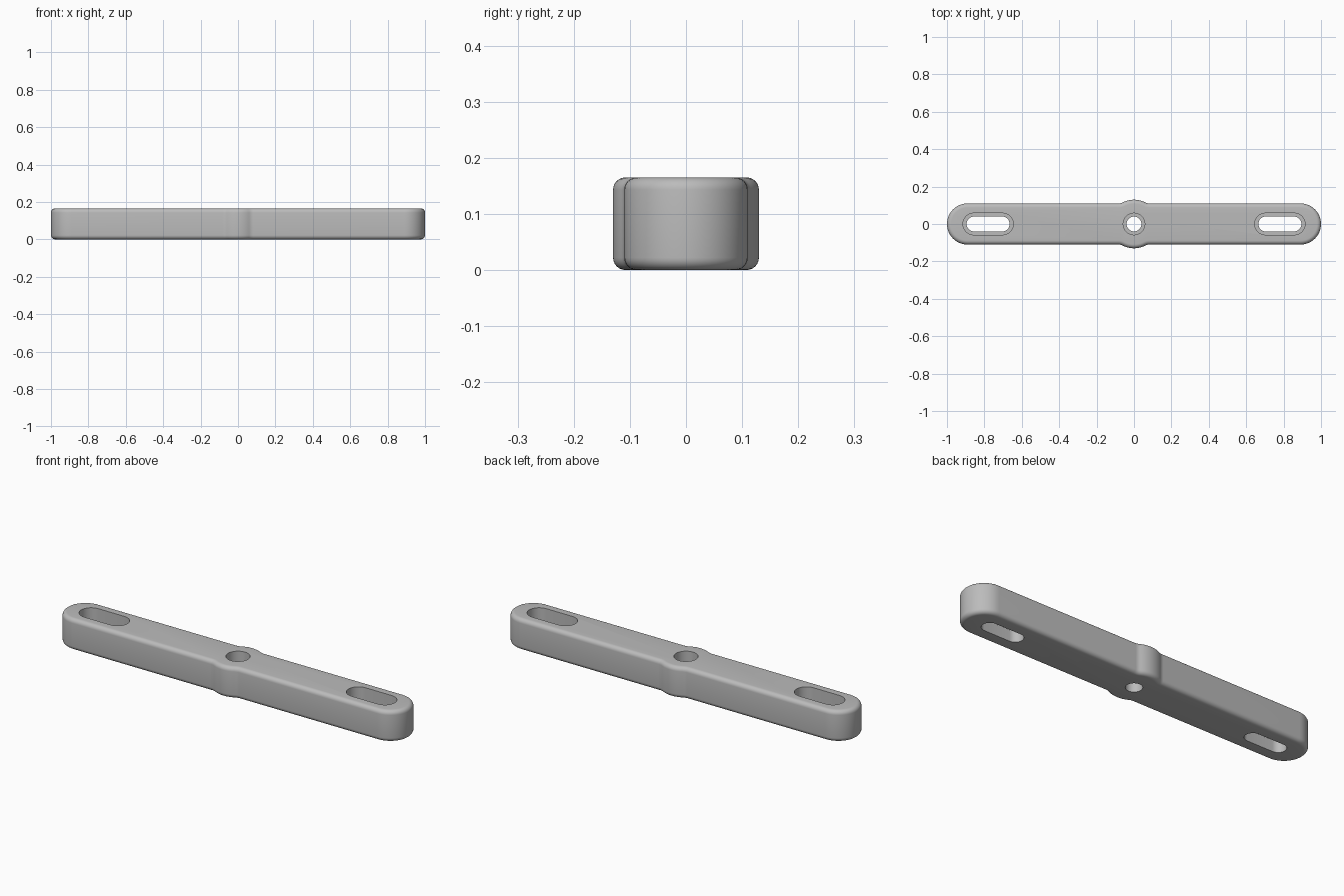
import bpy
import bmesh
from math import sin, cos, pi, sqrt, atan2, radians
from mathutils import Vector

cube = bpy.data.objects.get("Cube")
if cube:
    bpy.data.objects.remove(cube, do_unlink=True)

HEIGHT, HALF_WIDTH, ROUND = 0.165, 0.11, 0.022
BOSS, FILLET, LEDGE = 0.13, 0.05, 0.06

grey = bpy.data.materials.new("plain grey")
grey.use_nodes = True
color = (0.5, 0.5, 0.5, 1)
grey.diffuse_color = color
grey.node_tree.nodes["Principled BSDF"].inputs["Base Color"].default_value = color


def arc(cx, cy, r, start, end, steps):
    angles = [start + (end - start) * i / steps for i in range(steps + 1)]
    return [(cx + r * cos(a), cy + r * sin(a)) for a in angles]


def stadium(cx, half_length, r):
    """Slot outline; a plain circle when half_length equals r."""
    d = half_length - r
    pts = arc(cx + d, 0, r, -pi / 2, pi / 2, 16) + arc(cx - d, 0, r, pi / 2, 1.5 * pi, 16)
    return pts if d > 0 else arc(cx, 0, r, 0, 2 * pi, 32)[:-1]


def prism(name, outline, z0, z1, rounding=0):
    bm = bmesh.new()
    base = bm.faces.new([bm.verts.new((x, y, z0)) for x, y in outline])
    side = bmesh.ops.extrude_face_region(bm, geom=[base], use_keep_orig=True)["geom"]
    top = [v for v in side if isinstance(v, bmesh.types.BMVert)]
    bmesh.ops.translate(bm, verts=top, vec=(0, 0, z1 - z0))
    bmesh.ops.recalc_face_normals(bm, faces=bm.faces)
    if rounding:
        rims = [e for e in bm.edges if abs(e.verts[0].co.z - e.verts[1].co.z) < 1e-5]
        bmesh.ops.bevel(bm, geom=rims, offset=rounding, segments=6, profile=0.5, affect='EDGES')
    mesh = bpy.data.meshes.new(name)
    bm.to_mesh(mesh)
    bm.free()
    mesh.materials.append(grey)
    obj = bpy.data.objects.new(name, mesh)
    bpy.context.collection.objects.link(obj)
    return obj


# Bar outline: round end, then the central boss blended in with concave fillets
fy = HALF_WIDTH + FILLET
fx = sqrt((BOSS + FILLET) ** 2 - fy ** 2)
tilt = atan2(fy, fx)
end_x = 1 - HALF_WIDTH
upper = (arc(end_x, 0, HALF_WIDTH, 0, pi / 2, 12)
         + arc(fx, fy, FILLET, -pi / 2, tilt - pi, 5)
         + arc(0, 0, BOSS, tilt, pi / 2, 8)[1:])
upper += [(-x, y) for x, y in reversed(upper[:-1])]
outline = upper + [(x, -y) for x, y in reversed(upper[1:-1])]
bar = prism("mounting_bar", outline, 0, HEIGHT, ROUND)

# Stepped openings: wide recess from above, narrower hole through the floor
openings = [("left_slot", 0.78, 0.135, 0.115), ("right_slot", -0.78, 0.135, 0.115),
            ("centre_hole", 0, 0.058, 0.04)]
cutters = []
for name, x, outer, inner in openings:
    cutters.append(prism(name + "_recess", stadium(x, outer, 0.058), LEDGE, HEIGHT + 0.1))
    cutters.append(prism(name + "_through", stadium(x, inner, 0.04), -0.1, HEIGHT + 0.05))

bpy.ops.object.select_all(action='DESELECT')
bpy.context.view_layer.objects.active = bar
bar.select_set(True)
for cutter in cutters:
    cutter.hide_render = True
    mod = bar.modifiers.new(cutter.name, 'BOOLEAN')
    mod.operation = 'DIFFERENCE'
    mod.solver = 'EXACT'
    mod.object = cutter
    bpy.ops.object.modifier_apply(modifier=mod.name)
    bpy.data.objects.remove(cutter, do_unlink=True)

bpy.ops.object.shade_smooth_by_angle(angle=radians(30))
